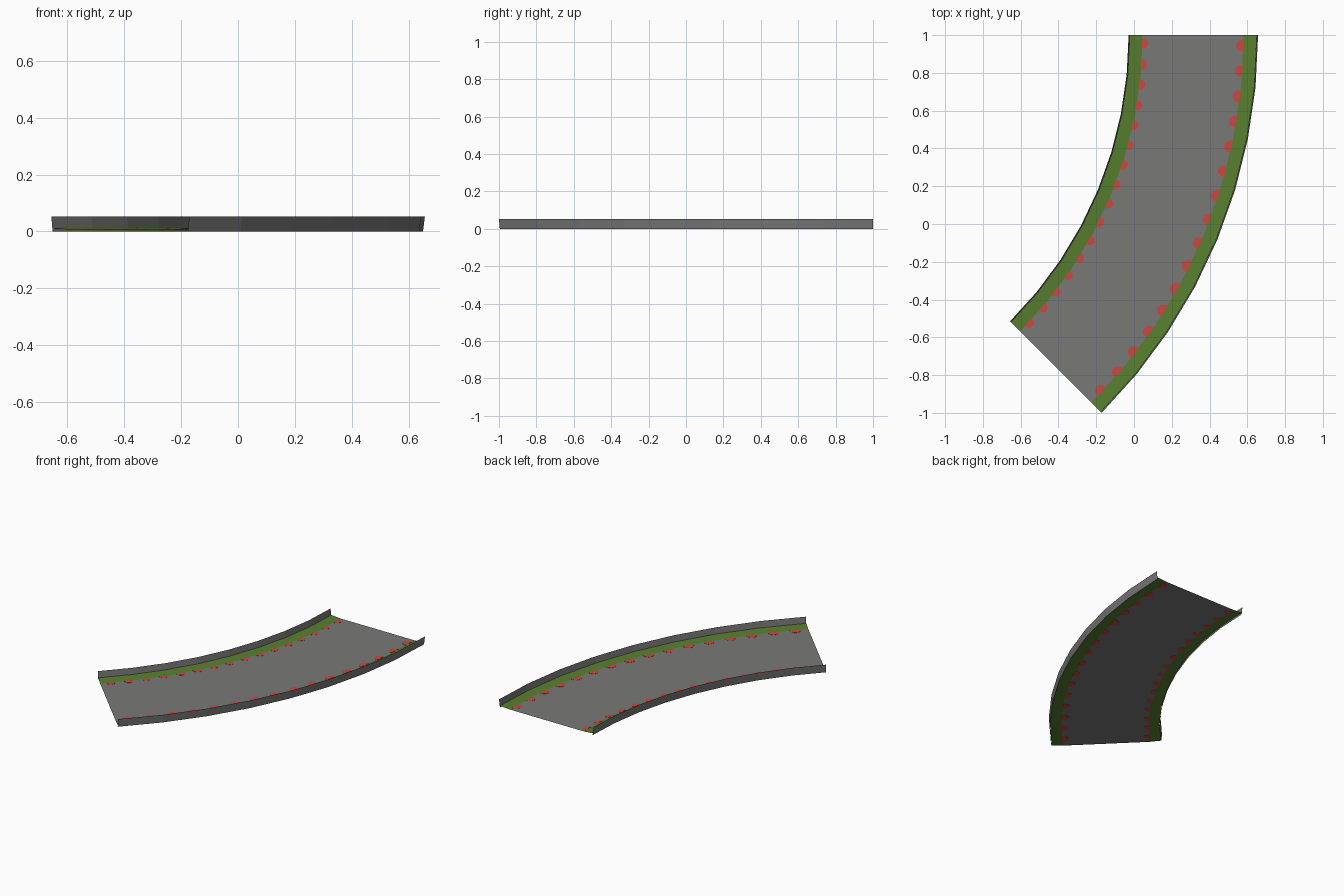
import bpy, math

if "Cube" in bpy.data.objects:
    bpy.data.objects.remove(bpy.data.objects["Cube"])

CX, CY = -2.1715, 1.0      # centre of the bend
SEG, SWEEP = 8, math.radians(45)


def mat(name, rgb):
    m = bpy.data.materials.new(name)
    m.diffuse_color = (*rgb, 1)
    m.use_nodes = True
    m.node_tree.nodes["Principled BSDF"].inputs["Base Color"].default_value = m.diffuse_color
    return m


GREY = mat("asphalt grey", (0.19, 0.19, 0.185))
GREEN = mat("grass green", (0.095, 0.21, 0.028))
RED = mat("kerb red", (0.60, 0.065, 0.055))


def point(t, r, z):
    """Point at t segments along the faceted bend, at radius r."""
    i = min(int(t), SEG - 1)
    f = t - i
    a, b = (-SWEEP * k / SEG for k in (i, i + 1))
    return (CX + r * ((1 - f) * math.cos(a) + f * math.cos(b)),
            CY + r * ((1 - f) * math.sin(a) + f * math.sin(b)), z)


def build(name, verts, faces, mats, rule=None):
    me = bpy.data.meshes.new(name)
    me.from_pydata(verts, [], faces)
    for m in mats:
        me.materials.append(m)
    if rule:
        for p in me.polygons:
            p.material_index = rule(p.index)
    ob = bpy.data.objects.new(name, me)
    bpy.context.collection.objects.link(ob)
    return ob


def sweep(name, profile, mats, rule=None):
    """Sweep an open (radius, z) profile around the bend."""
    n = len(profile)
    verts = [point(i, r, z) for i in range(SEG + 1) for r, z in profile]
    faces = [(i * n + j, (i + 1) * n + j, (i + 1) * n + j + 1, i * n + j + 1)
             for i in range(SEG) for j in range(n - 1)]
    return build(name, verts, faces, mats, rule)


# road sheet with a grass verge along each side
sweep("road", [(2.822, 0.012), (2.752, 0.007), (2.218, 0.007), (2.149, 0.012)],
      [GREY, GREEN], lambda i: 0 if i % 3 == 1 else 1)

# thin side walls, leaning slightly outwards
sweep("inner_wall", [(2.149, 0), (2.143, 0.053)], [GREY])
sweep("outer_wall", [(2.8284, 0.053), (2.822, 0)], [GREY])


# red kerb marks: half discs against the verge, showing on both road faces
def kerb_marks(name, r0, depth, half):
    verts, faces, n = [], [], 7
    for k in range(2 * SEG):
        t = (k + 0.41) / 2
        base = len(verts)
        for z in (0.0058, 0.0082):
            for j in range(n):
                a = math.pi * j / (n - 1)
                dt = half * math.cos(a) / (r0 * SWEEP / SEG)
                verts.append(point(t + dt, r0 + depth * math.sin(a), z))
        low = [base + j for j in range(n)]
        top = [base + n + j for j in range(n)]
        flip = depth > 0
        faces.append(low if flip else low[::-1])
        faces.append(top[::-1] if flip else top)
        for j in range(n):
            q = (low[j], low[(j + 1) % n], top[(j + 1) % n], top[j])
            faces.append(q[::-1] if flip else q)
    build(name, verts, faces, [RED])


kerb_marks("inner_kerb_marks", 2.216, 0.034, 0.028)
kerb_marks("outer_kerb_marks", 2.754, -0.04, 0.034)
